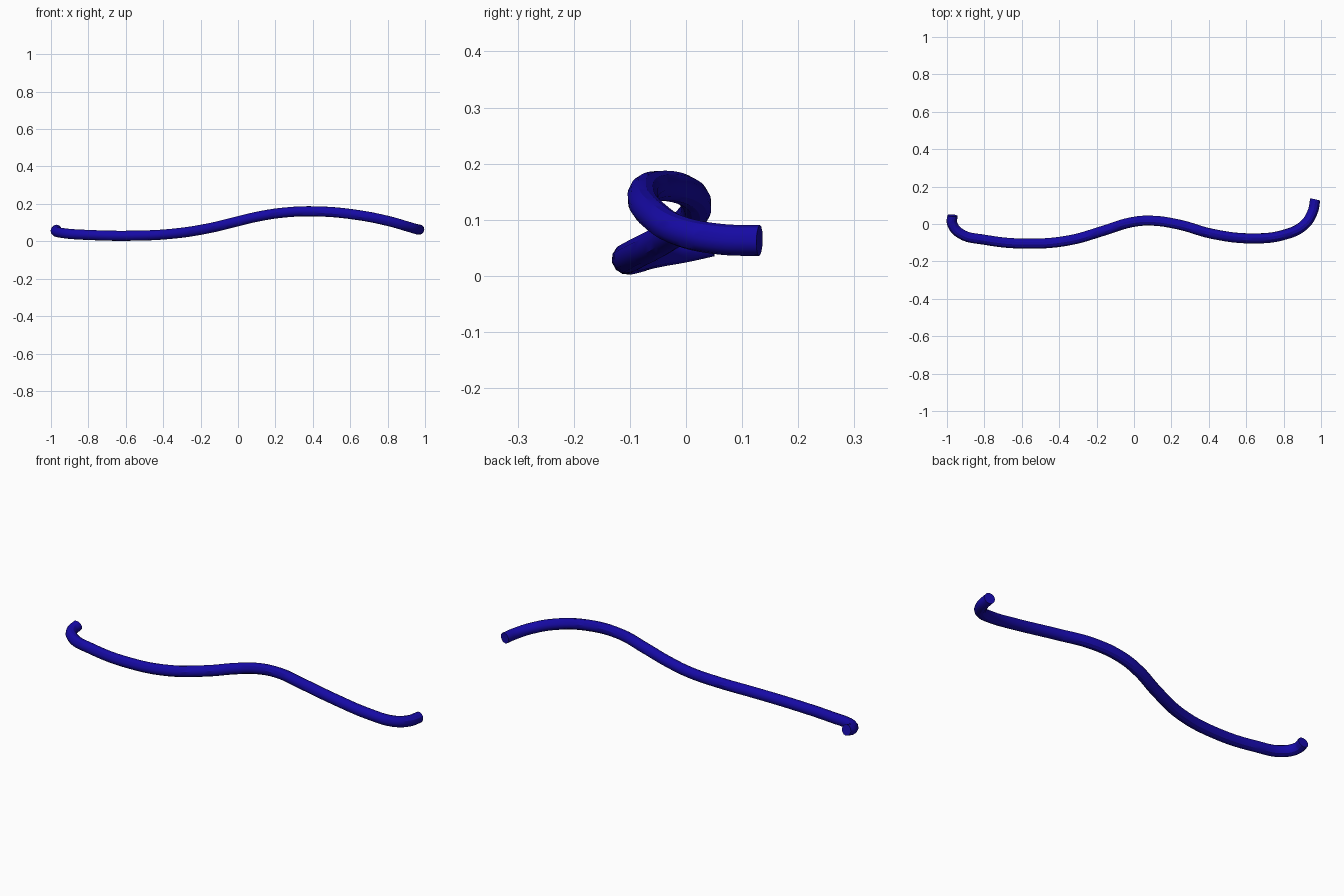
import bpy

if "Cube" in bpy.data.objects:
    bpy.data.objects.remove(bpy.data.objects["Cube"])

# Centre line of the bent tube
path = [
    (-0.970, 0.045, 0.062), (-0.973, 0.005, 0.053), (-0.930, -0.050, 0.043),
    (-0.800, -0.084, 0.034), (-0.560, -0.105, 0.030), (-0.345, -0.087, 0.041),
    (-0.160, -0.035, 0.069), (-0.020, 0.008, 0.102), (0.090, 0.018, 0.129),
    (0.240, -0.003, 0.153), (0.420, -0.053, 0.160), (0.630, -0.077, 0.142),
    (0.805, -0.057, 0.108), (0.910, -0.005, 0.078), (0.955, 0.065, 0.065),
    (0.969, 0.131, 0.063),
]

curve = bpy.data.curves.new("bent_tube", "CURVE")
curve.dimensions = "3D"
curve.resolution_u = 6
curve.bevel_depth = 0.0275
curve.bevel_resolution = 4
curve.use_fill_caps = True
spline = curve.splines.new("BEZIER")
spline.bezier_points.add(len(path) - 1)
for bp, co in zip(spline.bezier_points, path):
    bp.co = co
    bp.handle_left_type = bp.handle_right_type = "AUTO"

tube = bpy.data.objects.new("bent_tube", curve)
bpy.context.collection.objects.link(tube)
bpy.context.view_layer.objects.active = tube
tube.select_set(True)
bpy.ops.object.convert(target="MESH")
tube = bpy.context.object
tube.name = "bent_tube"
bpy.ops.object.shade_smooth_by_angle()

# Dark blue finish
mat = bpy.data.materials.new("dark_blue")
mat.diffuse_color = (0.008, 0.003, 0.38, 1)
mat.use_nodes = True
mat.node_tree.nodes["Principled BSDF"].inputs["Base Color"].default_value = mat.diffuse_color
tube.data.materials.clear()
tube.data.materials.append(mat)
